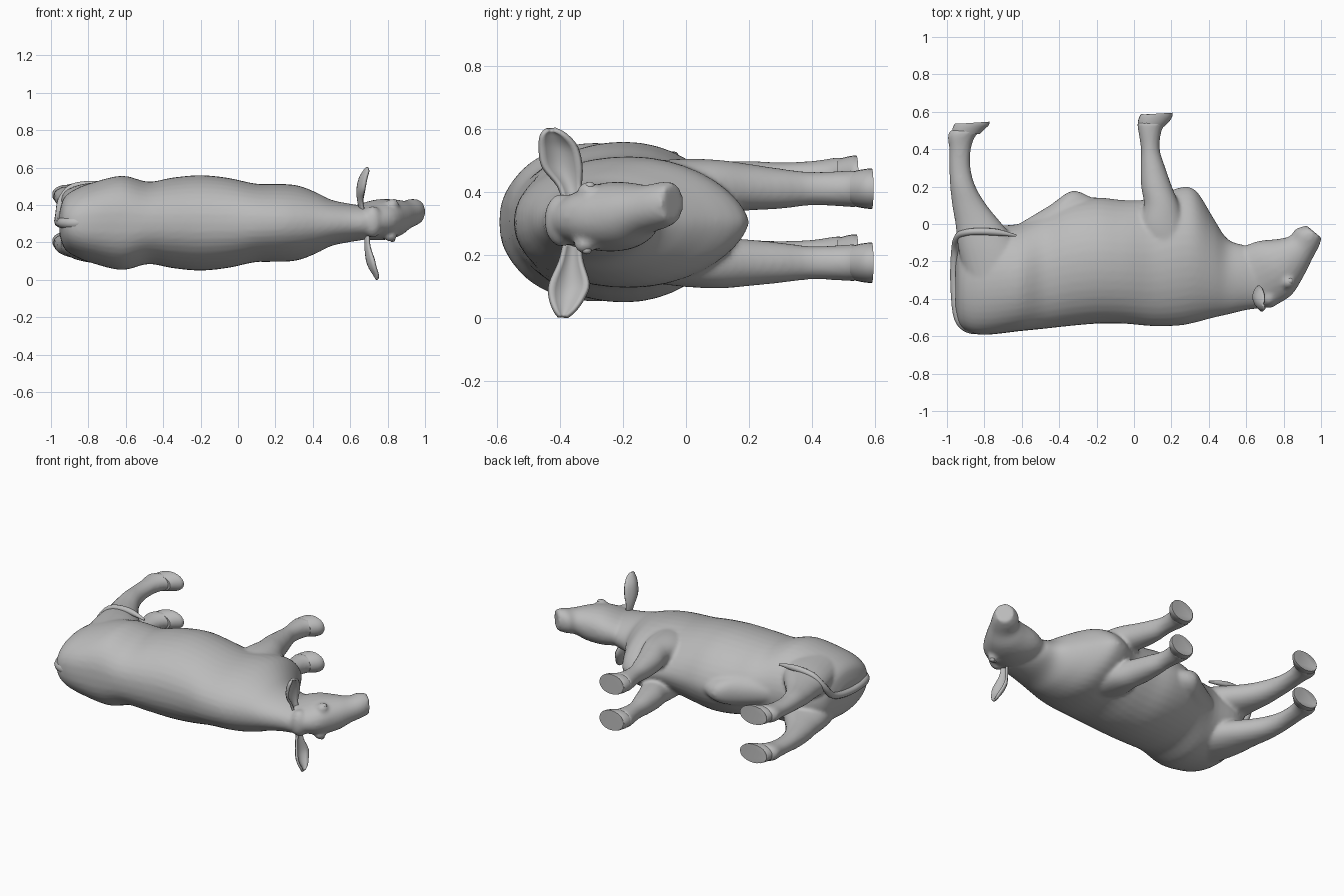
import bpy, bmesh, math
from mathutils import Vector, Matrix

hide = bpy.data.materials.new("grey hide")
hide.diffuse_color = (0.5, 0.5, 0.5, 1)


def finish(bm, name, angle=60):
    bmesh.ops.recalc_face_normals(bm, faces=bm.faces)
    me = bpy.data.meshes.new(name)
    bm.to_mesh(me)
    bm.free()
    ob = bpy.data.objects.new(name, me)
    bpy.context.collection.objects.link(ob)
    me.materials.append(hide)
    bpy.ops.object.select_all(action='DESELECT')
    ob.select_set(True)
    bpy.context.view_layer.objects.active = ob
    bpy.ops.object.shade_smooth_by_angle(angle=math.radians(angle))
    return ob


def spline(rows, steps):
    """Catmull-Rom interpolation through rows of numbers."""
    v = [Vector(r) for r in rows]
    v = [v[0] * 2 - v[1]] + v + [v[-1] * 2 - v[-2]]
    out = []
    for a, b, c, d in zip(v, v[1:], v[2:], v[3:]):
        for k in range(steps):
            t = k / steps
            out.append(0.5 * (b * 2 + (c - a) * t + (a * 2 - b * 5 + c * 4 - d) * t * t
                              + (b * 3 - a - c * 3 + d) * t ** 3))
    return out + [v[-2]]


def loft(bm, rows, steps=4, n=24):
    """Rows: x1, y1, x2, y2 (section ends), centre z, half width, sharpness at each end."""
    rings = []
    rows = [tuple(r) + (0.95, 0.95) if len(r) == 6 else r for r in rows]
    for x1, y1, x2, y2, z, w, p1, p2 in spline(rows, steps):
        ring = []
        for i in range(n):
            a = 2 * math.pi * i / n
            c = math.cos(a)
            s = math.copysign(abs(math.sin(a)) ** (p1 if c > 0 else p2), math.sin(a))
            ring.append(bm.verts.new(((x1 + x2) / 2 + c * (x1 - x2) / 2,
                                      (y1 + y2) / 2 + c * (y1 - y2) / 2, z + s * w)))
        rings.append(ring)
    for p, q in zip(rings, rings[1:]):
        for i in range(n):
            j = (i + 1) % n
            bm.faces.new((p[i], p[j], q[j], q[i]))
    bm.faces.new(rings[0])
    bm.faces.new(rings[-1])


def ball(bm, loc, scale):
    m = Matrix.Translation(loc) @ Matrix.Diagonal((*scale, 1))
    bmesh.ops.create_icosphere(bm, subdivisions=3, radius=1, matrix=m)


skin = bmesh.new()

# Trunk and neck: x, back y, belly y, half width, back and belly sharpness
trunk = [(-0.955, -0.45, -0.2, 0.06, 0.9, 0.9), (-0.93, -0.54, -0.10, 0.135, 0.85, 0.9),
         (-0.87, -0.583, -0.04, 0.18, 0.8, 0.9), (-0.78, -0.592, -0.01, 0.215, 0.8, 1),
         (-0.62, -0.574, 0.0, 0.252, 0.8, 1), (-0.48, -0.56, 0.06, 0.22, 0.85, 1.1),
         (-0.35, -0.546, 0.12, 0.242, 0.9, 1.15), (-0.2, -0.533, 0.142, 0.255, 0.9, 1.15),
         (-0.05, -0.533, 0.128, 0.24, 0.9, 1.15), (0.1, -0.546, 0.136, 0.209, 0.9, 1.2),
         (0.24, -0.543, 0.195, 0.208, 0.95, 1.3), (0.33, -0.526, 0.18, 0.197, 0.95, 1.3),
         (0.42, -0.502, 0.04, 0.162, 0.95, 1.2), (0.5, -0.484, -0.08, 0.123, 0.95, 1.1),
         (0.6, -0.46, -0.117, 0.102, 0.95, 1), (0.68, -0.45, -0.16, 0.09, 0.95, 0.95)]
loft(skin, [(x, t, x, b, 0.304, w, p, q) for x, t, b, w, p, q in trunk], n=40)

# Head: forehead point, jaw point, centre z, half width
loft(skin, [(0.73, -0.45, 0.55, -0.135, 0.31, 0.088), (0.84, -0.383, 0.66, -0.092, 0.32, 0.11),
            (0.908, -0.278, 0.77, -0.08, 0.328, 0.101), (0.953, -0.188, 0.833, -0.065, 0.344, 0.078),
            (0.99, -0.118, 0.865, -0.027, 0.358, 0.074), (1.003, -0.075, 0.922, -0.008, 0.365, 0.064)])

# Brows around the eyes and poll between the ears
ball(skin, (0.825, -0.31, 0.402), (0.035, 0.035, 0.03))
ball(skin, (0.815, -0.32, 0.233), (0.035, 0.035, 0.03))
ball(skin, (0.72, -0.395, 0.31), (0.055, 0.055, 0.085))

# Udder
loft(skin, [(-0.62, -0.1, -0.6, 0.01, 0.305, 0.06), (-0.47, -0.1, -0.45, 0.1, 0.305, 0.095),
            (-0.38, -0.1, -0.33, 0.178, 0.305, 0.09), (-0.24, -0.1, -0.22, 0.14, 0.305, 0.07)])

# Legs: rear x, front x, y, upper z, lower z, half width
front = [(0.06, 0.33, -0.17, 0.40, 0.21, 0.092), (0.032, 0.28, -0.02, 0.418, 0.187, 0.087),
         (0.053, 0.243, 0.1, 0.42, 0.175, 0.082), (0.038, 0.203, 0.2, 0.415, 0.175, 0.074),
         (0.035, 0.168, 0.3, 0.41, 0.175, 0.064), (0.037, 0.138, 0.4, 0.41, 0.175, 0.053),
         (0.022, 0.148, 0.5, 0.41, 0.175, 0.057), (0.015, 0.178, 0.545, 0.41, 0.175, 0.06)]
hind = [(-0.9, -0.5, -0.3, 0.42, 0.19, 0.105), (-0.94, -0.6, -0.13, 0.42, 0.19, 0.098),
        (-0.955, -0.705, 0.0, 0.425, 0.187, 0.078), (-0.972, -0.787, 0.1, 0.43, 0.187, 0.067),
        (-0.983, -0.847, 0.2, 0.44, 0.19, 0.058), (-0.988, -0.874, 0.3, 0.445, 0.195, 0.049),
        (-0.988, -0.872, 0.4, 0.45, 0.2, 0.048), (-0.996, -0.847, 0.47, 0.455, 0.205, 0.053),
        (-0.978, -0.807, 0.505, 0.455, 0.205, 0.056)]
for rows in (front, hind):
    for k in (3, 4):
        loft(skin, [(r[0], r[2], r[1], r[2], r[k], r[5]) for r in rows])

# Fuse the skin into one soft surface
body = finish(skin, "body", 180)
fuse = body.modifiers.new("fuse", 'REMESH')
fuse.mode = 'VOXEL'
fuse.voxel_size = 0.011
fuse.use_smooth_shade = True
soft = body.modifiers.new("soften", 'SMOOTH')
soft.factor = 0.5
soft.iterations = 6

# Hooves with flat soles
for name, z, rows in (
        ("front_hoof", (0.41, 0.175), [(0.022, 0.52, 0.16, 0.52, 0.052), (0.022, 0.555, 0.19, 0.55, 0.06),
                                       (0.035, 0.585, 0.205, 0.575, 0.064), (0.045, 0.585, 0.207, 0.595, 0.064)]),
        ("hind_hoof", (0.455, 0.205), [(-0.975, 0.48, -0.825, 0.48, 0.048), (-0.97, 0.51, -0.79, 0.515, 0.057),
                                       (-0.96, 0.535, -0.775, 0.53, 0.06), (-0.955, 0.535, -0.772, 0.547, 0.06)])):
    for side, zc in zip(("upper", "lower"), z):
        bm = bmesh.new()
        loft(bm, [(*r[:4], zc, r[4]) for r in rows], steps=2)
        finish(bm, side + "_" + name, 40)


# Ears: cupped leaf, rows of x, y, z, half width
def ear(name, rows):
    bm = bmesh.new()
    grid = []
    for x, y, z, w in spline(rows, 4):
        grid.append([bm.verts.new((x + 0.6 * w * (u / 4) ** 2, y + w * u / 4, z))
                     for u in range(-4, 5)])
    for p, q in zip(grid, grid[1:]):
        for i in range(8):
            bm.faces.new((p[i], p[i + 1], q[i + 1], q[i]))
    ob = finish(bm, name)
    thick = ob.modifiers.new("thickness", 'SOLIDIFY')
    thick.thickness = 0.014
    thick.offset = 0


ear("upper_ear", [(0.66, -0.36, 0.36, 0.025), (0.645, -0.37, 0.42, 0.035), (0.64, -0.393, 0.48, 0.06),
                  (0.652, -0.405, 0.54, 0.058), (0.675, -0.42, 0.58, 0.038), (0.69, -0.428, 0.598, 0.012)])
ear("lower_ear", [(0.685, -0.36, 0.24, 0.025), (0.683, -0.365, 0.18, 0.035), (0.69, -0.37, 0.11, 0.06),
                  (0.705, -0.378, 0.065, 0.053), (0.73, -0.385, 0.025, 0.032), (0.742, -0.39, 0.004, 0.012)])

# Eyes
for name, loc in (("upper_eye", (0.835, -0.305, 0.418)), ("lower_eye", (0.825, -0.315, 0.216))):
    bm = bmesh.new()
    ball(bm, loc, (0.016, 0.016, 0.014))
    finish(bm, name)

# Tail, hanging behind the rump and swept over the upper thigh
cu = bpy.data.curves.new("tail", 'CURVE')
cu.dimensions = '3D'
cu.bevel_depth = 1
cu.bevel_resolution = 3
cu.use_fill_caps = True
path = spline([(-0.8, -0.54, 0.304, 0.03), (-0.87, -0.555, 0.304, 0.032), (-0.935, -0.5, 0.304, 0.028),
               (-0.96, -0.32, 0.308, 0.022), (-0.958, -0.15, 0.345, 0.02), (-0.943, -0.07, 0.43, 0.019),
               (-0.895, -0.045, 0.49, 0.018), (-0.82, -0.04, 0.508, 0.019),
               (-0.73, -0.045, 0.507, 0.018), (-0.63, -0.062, 0.493, 0.006)], 5)
sp = cu.splines.new('POLY')
sp.points.add(len(path) - 1)
for p, v in zip(sp.points, path):
    p.co = (v[0], v[1], v[2], 1)
    p.radius = v[3]
sp.use_smooth = True
cu.materials.append(hide)
bpy.context.collection.objects.link(bpy.data.objects.new("tail", cu))
